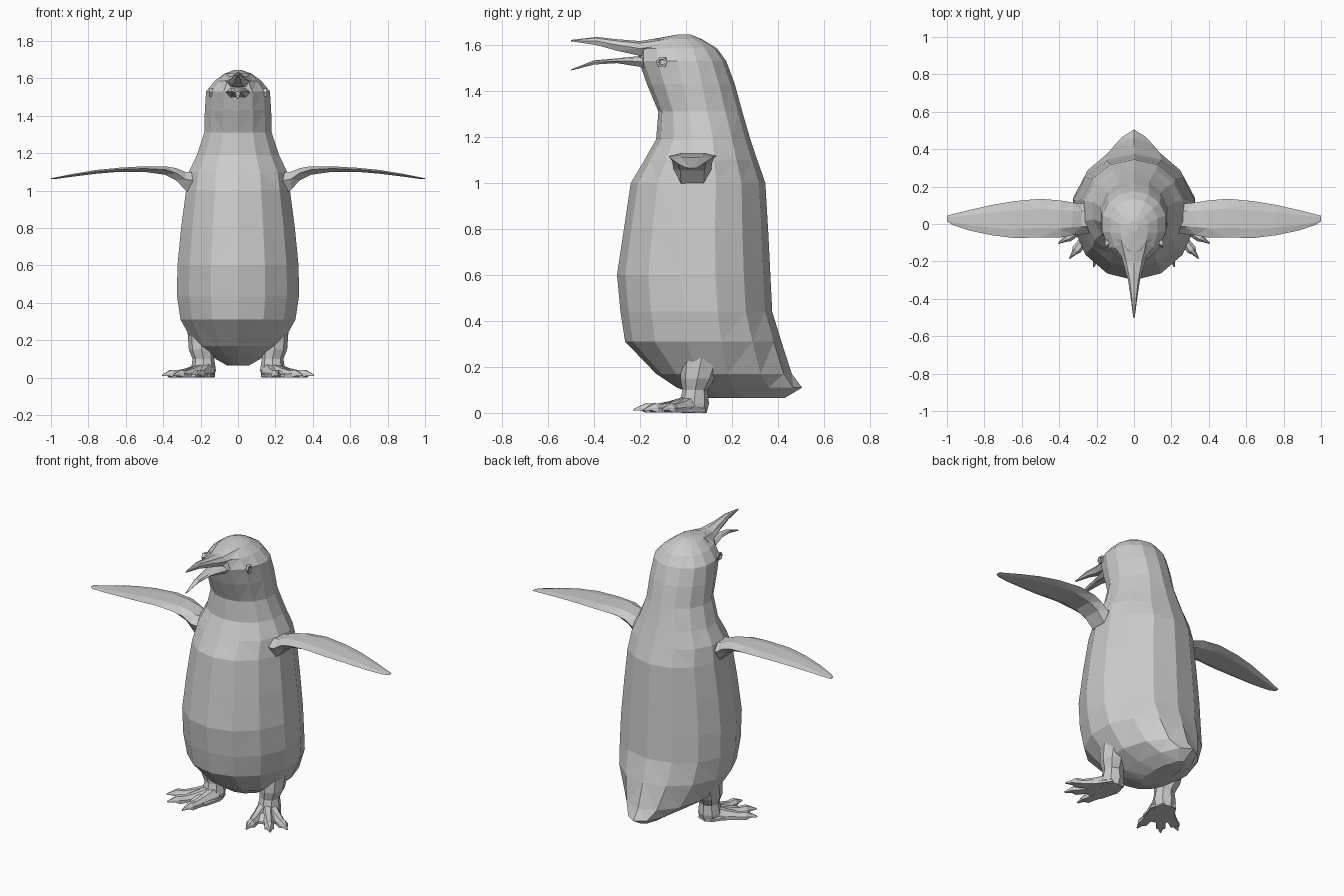
import bpy, bmesh, math
from mathutils import Vector

if "Cube" in bpy.data.objects:
    bpy.data.objects.remove(bpy.data.objects["Cube"])

grey = bpy.data.materials.new("plain grey")
grey.diffuse_color = (0.6, 0.6, 0.6, 1)
grey.use_nodes = True
grey.node_tree.nodes["Principled BSDF"].inputs["Base Color"].default_value = grey.diffuse_color


def loft(name, rings, mirror=False):
    """Skin a list of closed rings, cap both ends and triangulate."""
    bm = bmesh.new()
    vs = [[bm.verts.new(p) for p in r] for r in rings]
    n = len(vs[0])
    for a, b in zip(vs, vs[1:]):
        for i in range(n):
            j = (i + 1) % n
            bm.faces.new((a[i], a[j], b[j], b[i]))
    bm.faces.new(vs[0])
    bm.faces.new(vs[-1])
    bmesh.ops.triangulate(bm, faces=bm.faces[:])
    bmesh.ops.recalc_face_normals(bm, faces=bm.faces[:])
    me = bpy.data.meshes.new(name)
    bm.to_mesh(me)
    bm.free()
    me.materials.append(grey)
    ob = bpy.data.objects.new(name, me)
    bpy.context.collection.objects.link(ob)
    if mirror:
        ob.modifiers.new("Mirror", 'MIRROR').use_axis[0] = True
    return ob


def angles(n):
    return [2 * math.pi * i / n for i in range(n)]


# Body, neck, head and tail: height, front y, back y, half width, y of widest point
def body_ring(z, yf, yb, hw, ym):
    pts = []
    for a in angles(14):
        c = math.cos(a)
        y = ym - c * ((ym - yf) if c > 0 else (yb - ym))
        pts.append(Vector((hw * math.sin(a), y, z)))
    return pts


body = [
    (.065, .08, .43, .06, .20), (.11, -.04, .505, .14, .12),
    (.17, -.13, .46, .235, .10), (.31, -.265, .415, .315, .08),
    (.44, -.285, .375, .335, .07), (.60, -.30, .367, .332, .06),
    (.80, -.27, .357, .312, .06), (1.0, -.24, .345, .285, .07),
    (1.10, -.18, .31, .27, .07), (1.19, -.13, .28, .225, .07),
    (1.31, -.12, .245, .185, .05), (1.43, -.17, .212, .182, .03),
    (1.53, -.205, .175, .175, .01), (1.585, -.205, .135, .13, 0),
    (1.625, -.15, .07, .075, -.02), (1.645, -.04, .02, .02, -.01)]
loft("body", [body_ring(*r) for r in body])


# Open beak: y, top z, bottom z, half width
def beak_ring(y, zt, zb, hw):
    m = (zt + zb) / 2
    return [Vector(p) for p in (
        (0, y, zt), (hw * .7, y, zt * .7 + m * .3), (hw, y, m), (hw * .6, y, zb),
        (-hw * .6, y, zb), (-hw, y, m), (-hw * .7, y, zt * .7 + m * .3))]


loft("upper_beak", [beak_ring(*r) for r in (
    (-.08, 1.637, 1.56, .10), (-.2, 1.617, 1.553, .06), (-.3, 1.625, 1.575, .032),
    (-.39, 1.635, 1.60, .018), (-.5, 1.622, 1.616, .004))])
loft("lower_beak", [beak_ring(*r) for r in (
    (-.08, 1.545, 1.46, .10), (-.2, 1.552, 1.505, .06), (-.3, 1.542, 1.521, .032),
    (-.4, 1.533, 1.515, .017), (-.5, 1.494, 1.489, .004))])


# Wings: x, front y, back y, top z, bottom z
def wing_ring(x, yf, yb, zt, zb):
    m, h = (yf + yb) / 2, (yb - yf) / 2
    zm = zb + (zt - zb) * .6
    return [Vector(p) for p in (
        (x, yf, zm), (x, m - h * .5, zt), (x, m + h * .5, zt), (x, yb, zm),
        (x, m + h * .6, zb), (x, m - h * .6, zb))]


loft("wing", [wing_ring(*r) for r in (
    (.22, -.05, .11, 1.10, .98), (.28, -.055, .11, 1.10, 1.00),
    (.33, -.06, .115, 1.12, 1.055), (.39, -.072, .125, 1.13, 1.085),
    (.50, -.072, .135, 1.13, 1.10), (.64, -.075, .122, 1.122, 1.10),
    (.76, -.06, .102, 1.11, 1.09), (.88, -.035, .075, 1.09, 1.075),
    (.97, -.005, .052, 1.072, 1.063), (1.0, .015, .045, 1.066, 1.062))], True)


# Legs: z, centre x, centre y, radius x, radius y
loft("leg", [[Vector((cx + rx * math.sin(a), cy - ry * math.cos(a), z)) for a in angles(8)]
             for z, cx, cy, rx, ry in (
    (.0, .19, .035, .06, .055), (.04, .185, .035, .067, .065),
    (.10, .185, .04, .058, .055), (.15, .195, .05, .068, .075),
    (.25, .20, .07, .07, .09))], True)

# Webbed sole under the toes
sole = [(.14, .08), (.122, .0), (.15, -.1), (.21, -.12), (.27, -.10),
        (.30, -.06), (.29, .0), (.23, .085)]
centre = Vector((.2, .0))
loft("foot_web", [[Vector((*(centre + (Vector(p) - centre) * s), z)) for p in sole]
                  for z, s in ((.004, 1), (.018, 1), (.042, .6))], True)


# Splayed toes ending in claws
def toe(name, base, tip):
    base, tip = Vector(base), Vector(tip)
    d = (tip - base).normalized()
    side = Vector((-d.y, d.x))
    rings = []
    for t, w, h in ((0, .04, .075), (.35, .03, .05), (.6, .025, .038),
                    (.76, .026, .042), (.84, .014, .034), (1, .003, .016)):
        c = base.lerp(tip, t)
        low = .002 if t < .8 else .010
        rings.append([Vector((*(c + side * w * u), low + (h - low) * v)) for u, v in (
            (-1, 0), (-1, .5), (-.45, 1), (.45, 1), (1, .5), (1, 0))])
    loft(name, rings, True)


toe("inner_toe", (.165, .01), (.215, -.23))
toe("middle_toe", (.19, .01), (.345, -.185))
toe("outer_toe", (.20, .03), (.405, -.105))

# Eyes: raised rim with a sunken centre
eye = []
for off, r in ((-.03, .024), (.012, .024), (.012, .015), (.004, .012)):
    eye.append([Vector((.143 + off, -.1 + r * math.cos(a) - off * .5, 1.525 + r * math.sin(a)))
                for a in angles(6)])
loft("eye", eye, True)
